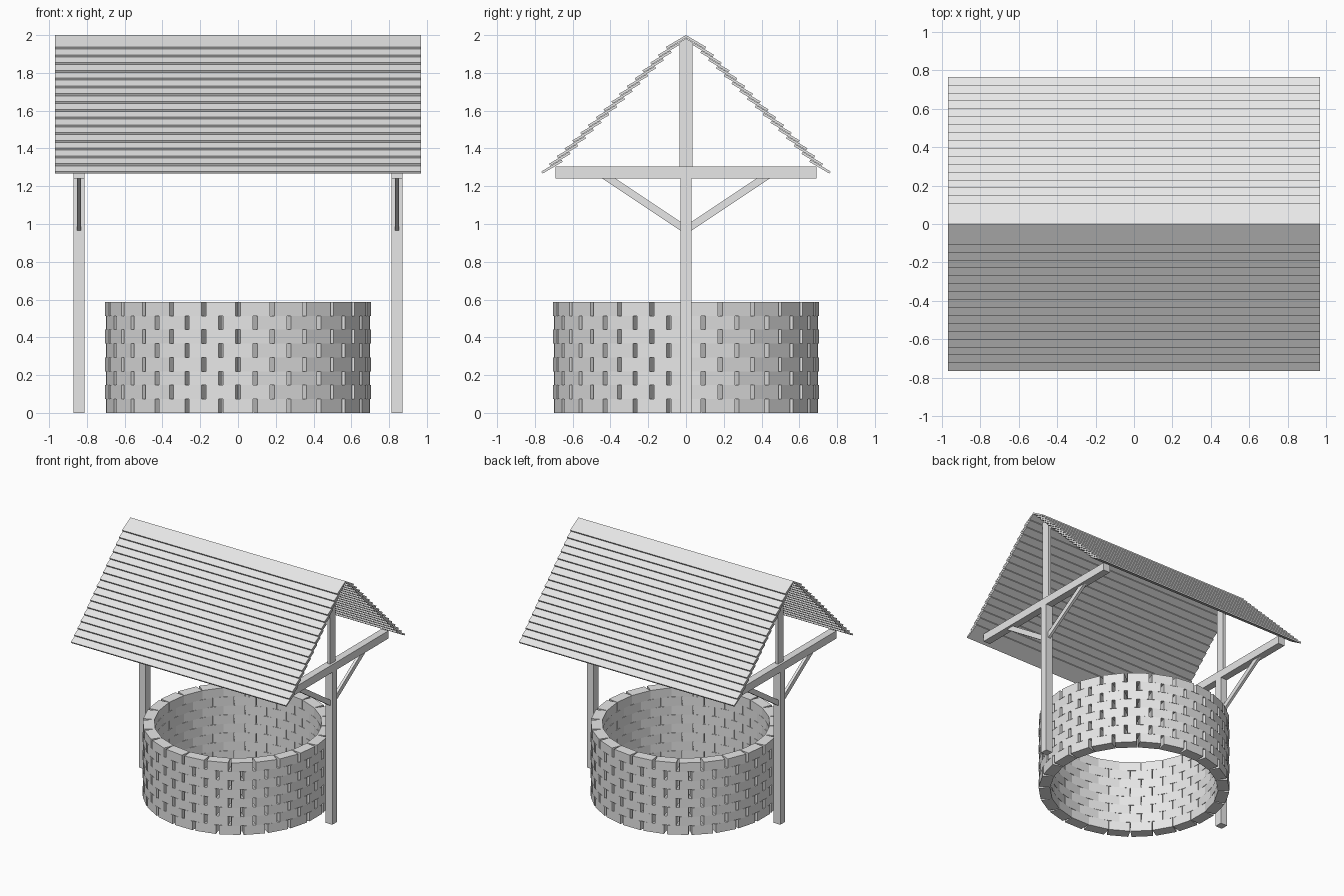
import bpy, bmesh, math
from mathutils import Matrix, Vector

if "Cube" in bpy.data.objects:
    bpy.data.objects.remove(bpy.data.objects["Cube"])

# one plain grey for the whole model
grey = bpy.data.materials.new("plain grey")
grey.diffuse_color = (0.8, 0.8, 0.8, 1)
grey.use_nodes = True
grey.node_tree.nodes["Principled BSDF"].inputs["Base Color"].default_value = grey.diffuse_color


def finish(name, bm):
    bmesh.ops.recalc_face_normals(bm, faces=bm.faces)
    me = bpy.data.meshes.new(name)
    bm.to_mesh(me)
    bm.free()
    me.materials.append(grey)
    ob = bpy.data.objects.new(name, me)
    bpy.context.collection.objects.link(ob)
    return ob


def add_box(bm, size, matrix):
    m = matrix @ Matrix.Diagonal((*size, 1))
    bmesh.ops.create_cube(bm, size=1, matrix=m)


def add_prism(bm, profile, x0, x1):
    """Extrude a (y, z) outline along x."""
    face = bm.faces.new([bm.verts.new((x0, y, z)) for y, z in profile])
    geo = bmesh.ops.extrude_face_region(bm, geom=[face])["geom"]
    verts = [g for g in geo if isinstance(g, bmesh.types.BMVert)]
    bmesh.ops.translate(bm, verts=verts, vec=(x1 - x0, 0, 0))


# stone ring: 8 staggered courses of 24 box bricks that touch on the inside
ROWS, COUNT = 8, 24
R_IN, R_OUT, H = 0.615, 0.70, 0.587 / 8
width = 2 * R_IN * math.tan(math.pi / COUNT) - 0.002
bm = bmesh.new()
for row in range(ROWS):
    for i in range(COUNT):
        a = (i + 0.5 * (row % 2)) * math.tau / COUNT
        m = Matrix.Rotation(a, 4, 'Z') @ Matrix.Translation(
            ((R_IN + R_OUT) / 2, 0, (row + 0.5) * H))
        add_box(bm, (R_OUT - R_IN, width, H), m)
finish("well_bricks", bm)

# timber frames on both sides
for side, s in (("left", -1), ("right", 1)):
    x = s * 0.842
    bm = bmesh.new()
    add_box(bm, (0.06, 0.06, 1.242), Matrix.Translation((x, 0, 0.621)))
    finish(side + "_post", bm)

    bm = bmesh.new()
    add_box(bm, (0.06, 1.38, 0.063), Matrix.Translation((x, 0, 1.2735)))
    finish(side + "_cross_beam", bm)

    bm = bmesh.new()
    add_prism(bm, [(-0.035, 1.305), (0.035, 1.305), (0.035, 1.962),
                   (0, 1.982), (-0.035, 1.962)], x - 0.0125, x + 0.0125)
    finish(side + "_king_post", bm)

    bm = bmesh.new()
    for f in (-1, 1):
        add_prism(bm, [(f * 0.03, 0.965), (f * 0.445, 1.242),
                       (f * 0.375, 1.242), (f * 0.03, 1.012)],
                  x - 0.011, x + 0.011)
    finish(side + "_braces", bm)

# roof: 17 overlapping boards on each slope, stepping down from the ridge
BOARDS, STEP, THICK, LENGTH = 17, 0.0412, 0.0127, 0.124
ang = math.radians(30.5)
along = Vector((math.cos(ang), -math.sin(ang)))
down = Vector((-math.sin(ang), -math.cos(ang))) * THICK
for side, f in (("front", -1), ("back", 1)):
    bm = bmesh.new()
    for i in range(BOARDS):
        top = Vector((i * STEP, 2.0 - i * STEP))
        low = top + along * LENGTH
        outline = [top, low, low + down, top + down]
        if i == 0:  # ridge board is cut plumb where the slopes meet
            outline[3] = top + Vector((0, -THICK / math.cos(ang)))
        add_prism(bm, [(f * p.x, p.y) for p in outline], -0.97, 0.97)
    finish(side + "_roof_boards", bm)
